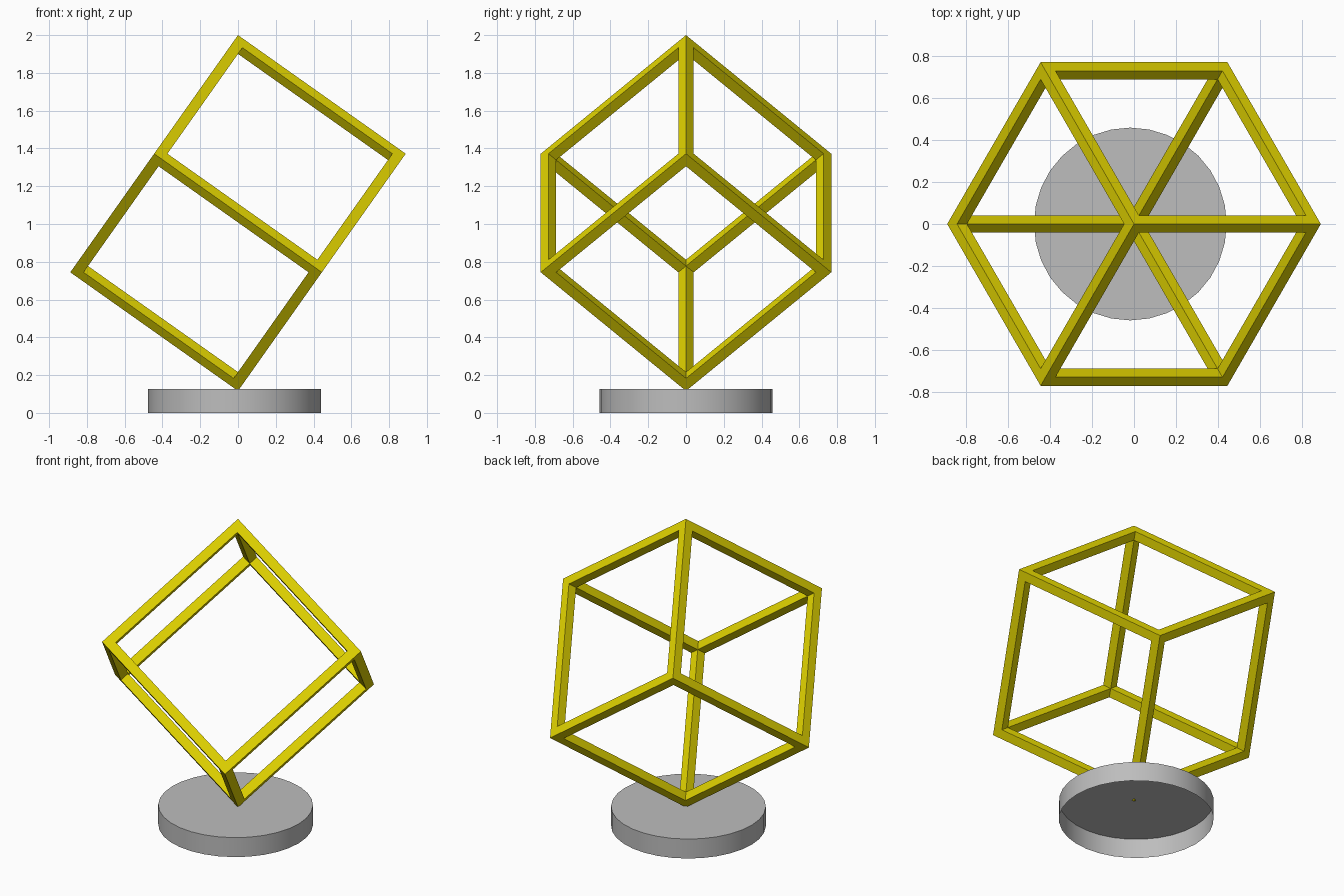
import bpy, bmesh, math
from mathutils import Matrix, Vector

if "Cube" in bpy.data.objects:
    bpy.data.objects.remove(bpy.data.objects["Cube"])

SIDE, BAR = 1.0875, 0.0575     # cube edge length, bar thickness
TOP = 2.0                      # height of the highest cube corner


def material(name, rgb):
    m = bpy.data.materials.new(name)
    m.diffuse_color = (*rgb, 1)
    m.use_nodes = True
    m.node_tree.nodes["Principled BSDF"].inputs["Base Color"].default_value = m.diffuse_color
    return m


def add_object(name, bm, mat):
    mesh = bpy.data.meshes.new(name)
    bm.to_mesh(mesh)
    bm.free()
    mesh.materials.append(mat)
    ob = bpy.data.objects.new(name, mesh)
    bpy.context.collection.objects.link(ob)
    return ob


yellow = material("yellow", (0.76, 0.66, 0.0))
grey = material("grey", (0.51, 0.51, 0.51))

# Hollow cube frame: inset each face, push the inner face in, weld the bars
bm = bmesh.new()
bmesh.ops.create_cube(bm, size=SIDE)
inner = list(bm.faces)
bmesh.ops.inset_individual(bm, faces=inner, thickness=BAR, use_even_offset=True)
bmesh.ops.inset_individual(bm, faces=inner, thickness=0, depth=-BAR)
bmesh.ops.delete(bm, geom=inner, context='FACES')
bmesh.ops.remove_doubles(bm, verts=bm.verts, dist=0.001)
bmesh.ops.recalc_face_normals(bm, faces=bm.faces)

# Stand the cube on one corner, its long diagonal vertical
axes = [Vector((math.sqrt(2 / 3) * math.cos(math.radians(a)),
                math.sqrt(2 / 3) * math.sin(math.radians(a)),
                1 / math.sqrt(3))) for a in (180, 300, 60)]
turn = Matrix(axes).transposed().to_4x4()
centre = Matrix.Translation((0, 0, TOP - SIDE * math.sqrt(3) / 2))
bm.transform(centre @ turn)
add_object("cube_frame", bm, yellow)

# Round base: a thin shell, closed on top and open underneath;
# the lowest cube corner just pokes through its top
HEIGHT = 0.127
bm = bmesh.new()
bmesh.ops.create_cone(bm, cap_ends=True, segments=32, radius1=0.458,
                      radius2=0.458, depth=HEIGHT,
                      matrix=Matrix.Translation((-0.0175, 0, HEIGHT / 2)))
bottom = [f for f in bm.faces if f.calc_center_median().z < 0.001]
bmesh.ops.delete(bm, geom=bottom, context='FACES_ONLY')
base = add_object("round_base", bm, grey)
bpy.context.view_layer.objects.active = base
base.select_set(True)
bpy.ops.object.shade_smooth_by_angle(angle=math.radians(40))
